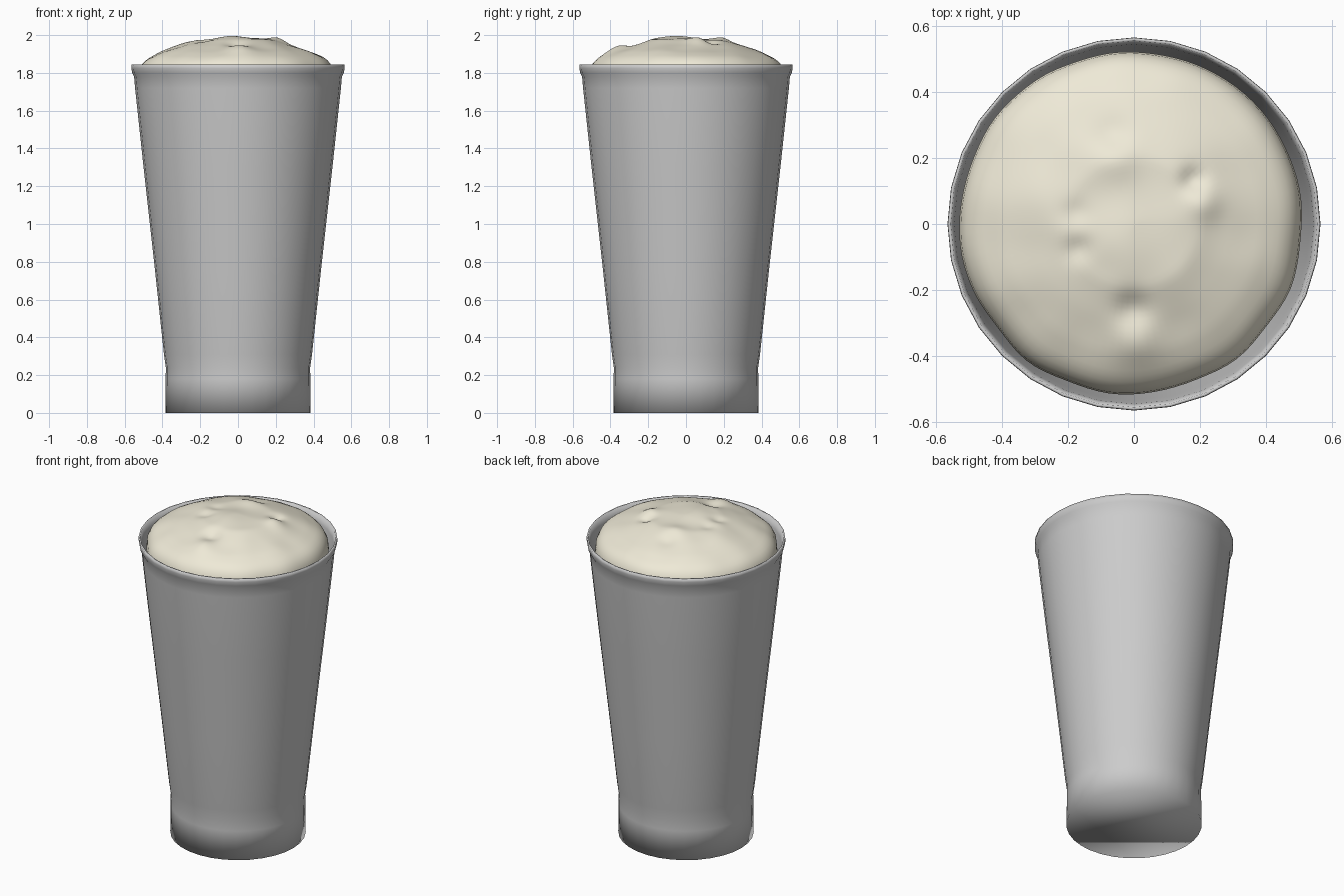
import bpy, bmesh, math
from mathutils import Vector, noise

if "Cube" in bpy.data.objects:
    bpy.data.objects.remove(bpy.data.objects["Cube"])


def finish(bm, name):
    bmesh.ops.recalc_face_normals(bm, faces=bm.faces)
    me = bpy.data.meshes.new(name)
    bm.to_mesh(me)
    bm.free()
    for p in me.polygons:
        p.use_smooth = True
    ob = bpy.data.objects.new(name, me)
    bpy.context.collection.objects.link(ob)
    return ob


def skin(bm, rings):
    for a, b in zip(rings, rings[1:]):
        n = len(a)
        for i in range(n):
            bm.faces.new((a[i], a[(i + 1) % n], b[(i + 1) % n], b[i]))


# Glass: outer wall, rolled rim, inner wall, closed floors
profile = [(0.385, 0), (0.383, 0.18), (0.382, 0.24), (0.392, 0.31), (0.44, 0.76),
           (0.50, 1.30), (0.545, 1.72), (0.550, 1.78), (0.560, 1.80),
           (0.565, 1.825), (0.564, 1.845), (0.555, 1.845), (0.545, 1.80),
           (0.533, 1.70), (0.49, 1.30), (0.43, 0.76), (0.38, 0.30), (0.36, 0.20)]
SIDES = 32
bm = bmesh.new()
rings = []
for r, z in profile:
    rings.append([bm.verts.new((r * math.cos(2 * math.pi * i / SIDES),
                                r * math.sin(2 * math.pi * i / SIDES), z))
                  for i in range(SIDES)])
skin(bm, rings)
bm.faces.new(rings[0])
bm.faces.new(rings[-1])
finish(bm, "glass")

# Foam: lumpy dome with bumps and dimples (x, y, size, height)
lumps = [(-0.05, 0.20, 0.07, 0.016), (-0.06, 0.27, 0.05, -0.014),
         (0.22, 0.06, 0.05, 0.020), (0.18, 0.13, 0.035, -0.025),
         (0.01, -0.37, 0.06, 0.020), (0.0, -0.26, 0.05, -0.025),
         (-0.17, -0.08, 0.04, -0.018), (-0.18, 0.03, 0.04, -0.012),
         (-0.03, -0.08, 0.10, 0.012), (-0.30, 0.02, 0.12, 0.008)]
dome = [(0, 1.985), (0.2, 1.975), (0.3, 1.945), (0.4, 1.91),
        (0.46, 1.882), (0.495, 1.855), (0.515, 1.815)]


def dome_height(r):
    for (r0, z0), (r1, z1) in zip(dome, dome[1:]):
        if r <= r1:
            return z0 + (z1 - z0) * (r - r0) / (r1 - r0)
    return dome[-1][1]


def foam_point(r, a):
    edge = 1 + 0.022 * (r / 0.515) ** 2 * noise.noise(
        Vector((2.5 * math.cos(a), 2.5 * math.sin(a), 4.0)))
    x, y = r * edge * math.cos(a), r * edge * math.sin(a)
    z = dome_height(r) + 0.008 * noise.noise(Vector((x * 7, y * 7, 1.3)))
    for cx, cy, s, h in lumps:
        z += h * math.exp(-((x - cx) ** 2 + (y - cy) ** 2) / (s * s))
    return Vector((x - 0.007 * r / 0.5, y + 0.003, min(z, 2.0)))


bm = bmesh.new()
N = 96
angles = [2 * math.pi * i / N for i in range(N)]
radii = [0.515 * k / 30 for k in range(1, 31)]
rings = [[bm.verts.new(foam_point(r, a)) for a in angles] for r in radii]
# Foam side running down inside the glass
for scale, z in [(1.008, 1.77), (1.0, 1.70), (0.98, 1.60)]:
    rings.append([bm.verts.new((v.co.x * scale, v.co.y * scale, z))
                  for v in rings[29]])
skin(bm, rings)
centre = bm.verts.new(foam_point(0, 0))
for i in range(N):
    bm.faces.new((centre, rings[0][i], rings[0][(i + 1) % N]))
bm.faces.new(rings[-1])
foam = finish(bm, "foam")
smooth = foam.modifiers.new("soften", 'SMOOTH')
smooth.factor = 0.5
smooth.iterations = 2
mat = bpy.data.materials.new("cream")
mat.diffuse_color = (0.86, 0.82, 0.68, 1)
mat.use_nodes = True
mat.node_tree.nodes["Principled BSDF"].inputs["Base Color"].default_value = mat.diffuse_color
foam.data.materials.append(mat)
